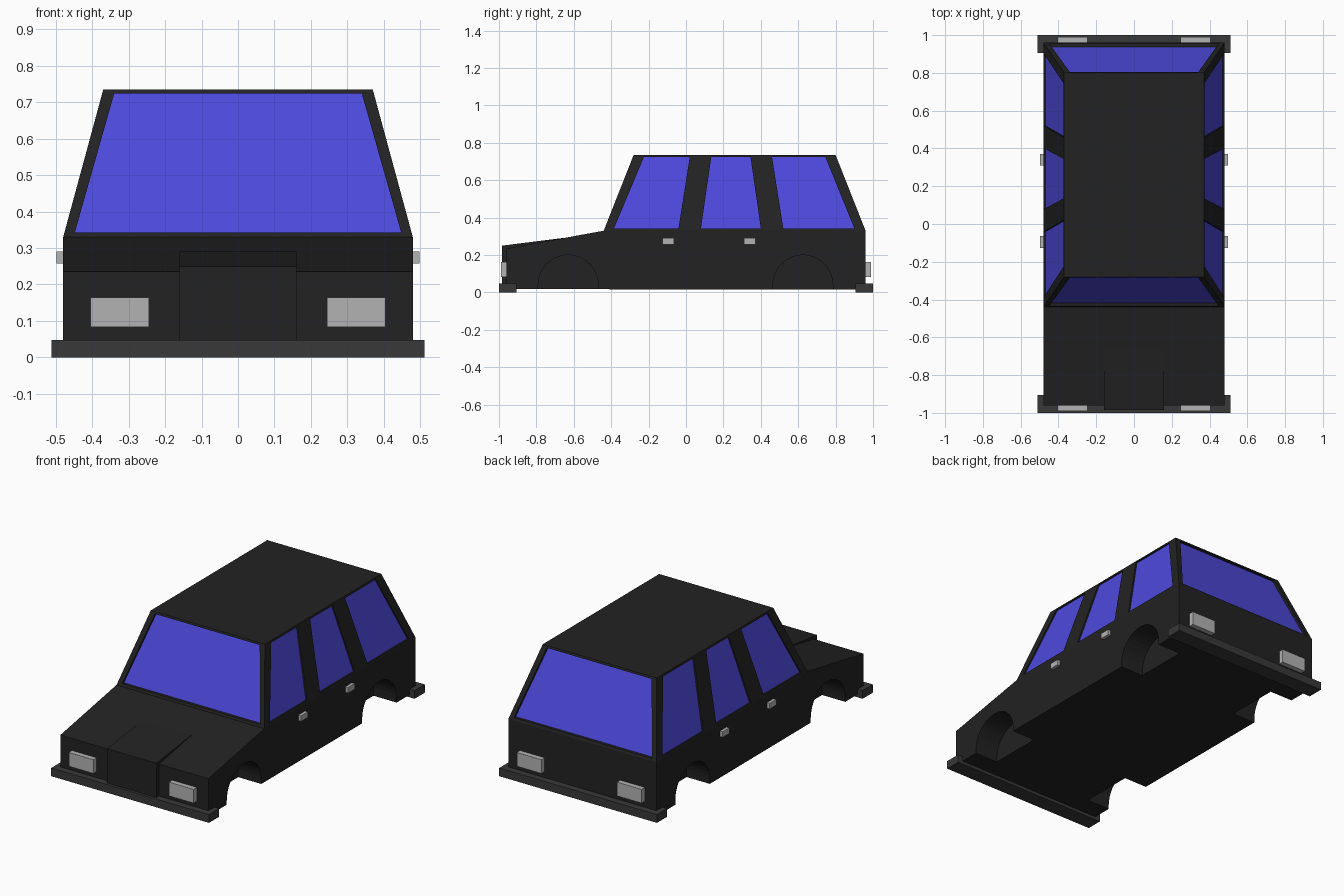
import bpy, bmesh, math
from mathutils import Vector

if "Cube" in bpy.data.objects:
    bpy.data.objects.remove(bpy.data.objects["Cube"])


def material(name, rgb):
    m = bpy.data.materials.new(name)
    m.diffuse_color = (*rgb, 1)
    m.use_nodes = True
    m.node_tree.nodes["Principled BSDF"].inputs["Base Color"].default_value = m.diffuse_color
    return m


PAINT = material("black_paint", (0.016, 0.016, 0.016))
RUBBER = material("bumper_grey", (0.04, 0.04, 0.04))
GLASS = material("blue_glass", (0.075, 0.066, 0.72))
LAMP = material("lamp_grey", (0.45, 0.45, 0.45))


def finish(name, bm, mat):
    bmesh.ops.recalc_face_normals(bm, faces=bm.faces)
    me = bpy.data.meshes.new(name)
    bm.to_mesh(me)
    bm.free()
    ob = bpy.data.objects.new(name, me)
    bpy.context.collection.objects.link(ob)
    me.materials.append(mat)
    return ob


def loft(bm, a, b):
    """Closed solid between two matching point loops."""
    va, vb = [bm.verts.new(p) for p in a], [bm.verts.new(p) for p in b]
    n = len(va)
    bm.faces.new(va)
    bm.faces.new(vb[::-1])
    for i in range(n):
        bm.faces.new((va[i], vb[i], vb[(i + 1) % n], va[(i + 1) % n]))


def prism(bm, profile, x0, x1):
    """Extrude a (y, z) profile along x."""
    loft(bm, [(x0, y, z) for y, z in profile], [(x1, y, z) for y, z in profile])


def box(name, x, y, z, mat):
    bm = bmesh.new()
    prism(bm, [(y[0], z[0]), (y[1], z[0]), (y[1], z[1]), (y[0], z[1])], *x)
    return finish(name, bm, mat)


def cut(ob, cutter):
    cutter.hide_render = True
    cutter.hide_viewport = True
    mod = ob.modifiers.new("cut", 'BOOLEAN')
    mod.operation, mod.object, mod.solver = 'DIFFERENCE', cutter, 'EXACT'


BELT, ROOF = 0.33, 0.735


def taper(base, top, z):
    return base + (top - base) * (z - BELT) / (ROOF - BELT)


# Lower body with sloping bonnet
bm = bmesh.new()
prism(bm, [(-0.96, 0.018), (0.96, 0.015), (0.96, BELT), (-0.44, BELT), (-0.96, 0.235)], -0.48, 0.48)
body = finish("lower_body", bm, PAINT)

# Wheel arch pockets
bm = bmesh.new()
for yc in (-0.63, 0.625):
    arch = [(yc + 0.16 * math.cos(math.pi * i / 20), 0.04 + 0.16 * math.sin(math.pi * i / 20)) for i in range(21)]
    arch += [(yc - 0.16, -0.05), (yc + 0.16, -0.05)]
    for s in (-1, 1):
        prism(bm, arch, s * 0.33, s * 0.6)
cut(body, finish("wheel_arch_cutter", bm, PAINT))

# Raised centre of bonnet and nose
bm = bmesh.new()
prism(bm, [(-0.985, 0.02), (-0.9, 0.02), (-0.66, 0.2), (-0.66, 0.291), (-0.985, 0.25)], -0.16, 0.16)
finish("bonnet_centre", bm, PAINT)

# Tapered cabin
bm = bmesh.new()
loft(bm, [(-0.48, -0.44, BELT), (0.48, -0.44, BELT), (0.48, 0.96, BELT), (-0.48, 0.96, BELT)],
     [(-0.37, -0.28, ROOF), (0.37, -0.28, ROOF), (0.37, 0.80, ROOF), (-0.37, 0.80, ROOF)])
cabin = finish("cabin", bm, PAINT)

# Window panes and the shallow recesses they sit in
ZL, ZH = 0.343, 0.724
panes = []
for s in (-1, 1):
    for name, (a, b, c, d) in (("front_side_window", (-0.385, -0.04, 0.02, -0.225)),
                               ("middle_side_window", (0.08, 0.40, 0.345, 0.135)),
                               ("rear_side_window", (0.52, 0.90, 0.745, 0.46))):
        pts = [(s * (taper(0.48, 0.37, z) - 0.012), y, z)
               for y, z in ((a, ZL), (b, ZL), (c, ZH), (d, ZH))]
        panes.append((name, pts, Vector((s, 0, 0))))
for name, s, base, top in (("windscreen", -1, 0.44, 0.28), ("rear_window", 1, 0.96, 0.80)):
    pts = [(x, s * (taper(base, top, z) - 0.02), z)
           for x, z in ((-0.448, ZL), (0.448, ZL), (0.34, ZH), (-0.34, ZH))]
    panes.append((name, pts, Vector((0, s, 0))))

cutters = bmesh.new()
for name, pts, out in panes:
    pts = [Vector(p) for p in pts]
    loft(cutters, pts, [p + out * 0.1 for p in pts])
    bm = bmesh.new()
    loft(bm, [p - out * 0.004 for p in pts], [p + out * 0.003 for p in pts])
    finish(name, bm, GLASS)
cut(cabin, finish("window_cutter", cutters, PAINT))

# Bumpers, lamps and door handles
for end, s in (("front", -1), ("rear", 1)):
    box(end + "_bumper", (-0.512, 0.512), sorted((s * 0.905, s)), (0, 0.048), RUBBER)
    for side in (-1, 1):
        box(end + "_lamp", sorted((side * 0.245, side * 0.405)), sorted((s * 0.95, s * 0.99)),
            (0.083, 0.164), LAMP)
for side in (-1, 1):
    for y in (-0.095, 0.34):
        box("door_handle", sorted((side * 0.47, side * 0.498)), (y - 0.031, y + 0.031), (0.257, 0.29), LAMP)
